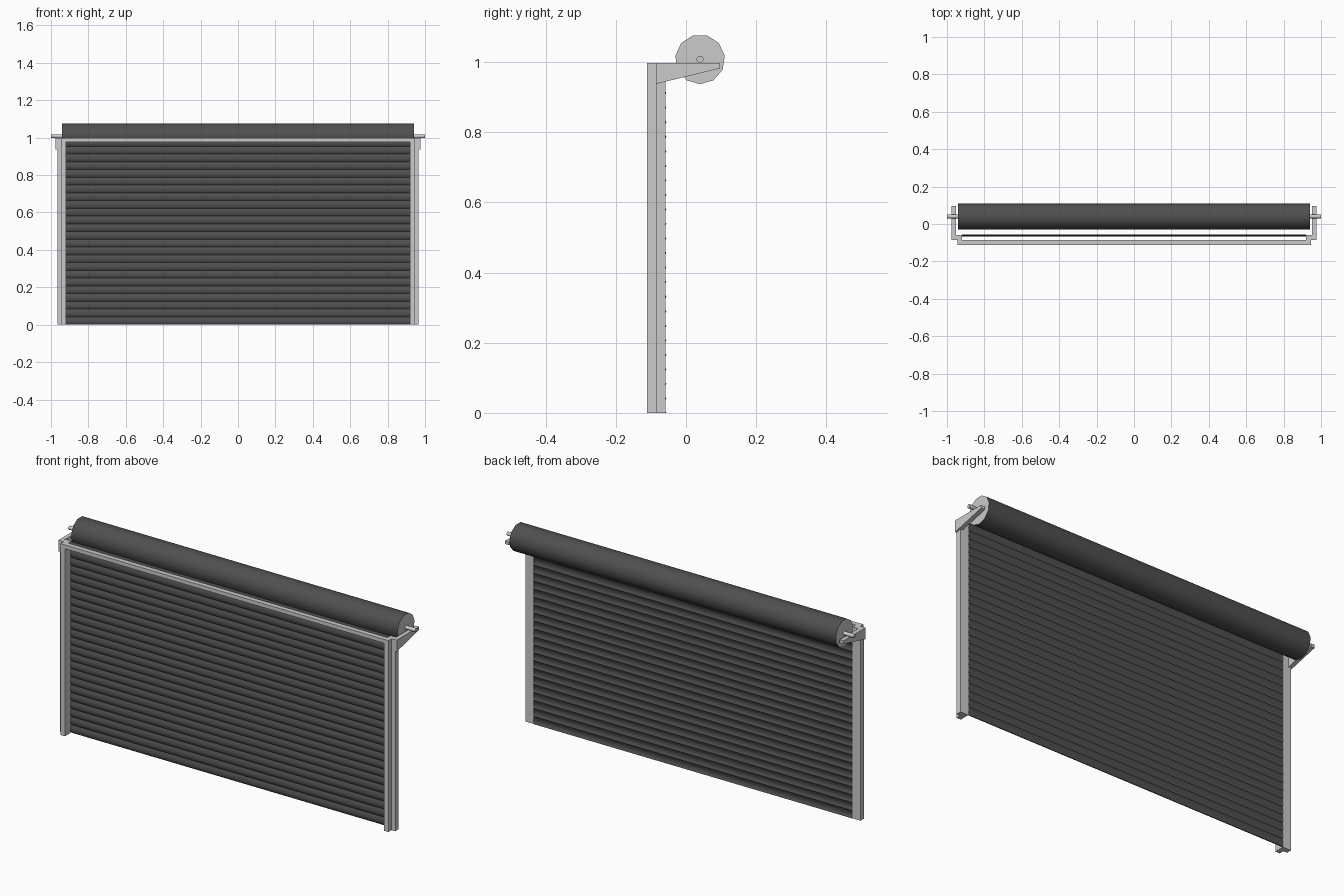
import bpy, bmesh, math

if "Cube" in bpy.data.objects:
    bpy.data.objects.remove(bpy.data.objects["Cube"])

dark = bpy.data.materials.new("dark_slat")
dark.diffuse_color = (0.08, 0.08, 0.08, 1)
dark.use_nodes = True
dark.node_tree.nodes["Principled BSDF"].inputs["Base Color"].default_value = dark.diffuse_color


def prism(name, profile, x0, x1, mats=(), smooth=None):
    """Extrude a closed (y, z) profile along x; end caps use material slot 1 if present."""
    bm = bmesh.new()
    a = [bm.verts.new((x0, y, z)) for y, z in profile]
    b = [bm.verts.new((x1, y, z)) for y, z in profile]
    n = len(a)
    for i in range(n):
        j = (i + 1) % n
        bm.faces.new((a[i], a[j], b[j], b[i]))
    for cap in (a, b):
        bm.faces.new(cap).material_index = 1 if len(mats) > 1 else 0
    bmesh.ops.recalc_face_normals(bm, faces=bm.faces)
    me = bpy.data.meshes.new(name)
    bm.to_mesh(me)
    bm.free()
    for m in mats:
        me.materials.append(m)
    ob = bpy.data.objects.new(name, me)
    bpy.context.collection.objects.link(ob)
    if smooth:
        bpy.ops.object.select_all(action='DESELECT')
        bpy.context.view_layer.objects.active = ob
        ob.select_set(True)
        bpy.ops.object.shade_smooth_by_angle(angle=math.radians(smooth))
    return ob


def rect(y0, y1, z0, z1):
    return [(y0, z0), (y1, z0), (y1, z1), (y0, z1)]


def ring(y, z, r, n):
    return [(y + r * math.cos(2 * math.pi * i / n - math.pi / 2),
             z + r * math.sin(2 * math.pi * i / n - math.pi / 2)) for i in range(n)]


def mirrored(name, profile, x0, x1):
    prism(name + "_right", profile, x0, x1)
    prism(name + "_left", profile, -x1, -x0)


# Rolled curtain on its shaft, with pale end discs
steel = bpy.data.materials.new("pale_steel")
steel.diffuse_color = (0.8, 0.8, 0.8, 1)
steel.use_nodes = True
steel.node_tree.nodes["Principled BSDF"].inputs["Base Color"].default_value = steel.diffuse_color
prism("curtain_roll", ring(0.04, 1.008, 0.071, 11), -0.94, 0.94, (dark, steel), 40)
prism("roll_shaft", ring(0.04, 1.008, 0.01, 10), -1.0, 1.0, (), 40)

# Slatted curtain: bulged front and parallel back
slats, top, thick = 24, 0.995, 0.004
pitch = top / slats
slat = [(0, -0.060), (0.15, -0.0645), (0.4, -0.067), (0.65, -0.066), (0.88, -0.0625)]
front = [(y, (i + f) * pitch) for i in range(slats) for f, y in slat] + [(-0.060, top)]
back = [(y + thick, z) for y, z in reversed(front)]
prism("slat_curtain", front + back, -0.92, 0.92, (dark,), 35)

# Front frame: posts and lintel
mirrored("frame_post", rect(-0.111, -0.085, 0, 0.997), 0.92, 0.945)
prism("frame_lintel", rect(-0.111, -0.085, 0.977, 0.997), -0.92, 0.92)

# Side guides holding the curtain edges
mirrored("side_guide", rect(-0.085, -0.058, 0, 0.997), 0.92, 0.966)

# Tapered brackets carrying the shaft
bracket = [(-0.085, 0.998), (-0.085, 0.938), (0.097, 0.982), (0.097, 0.998)]
mirrored("shaft_bracket", bracket, 0.953, 0.975)
